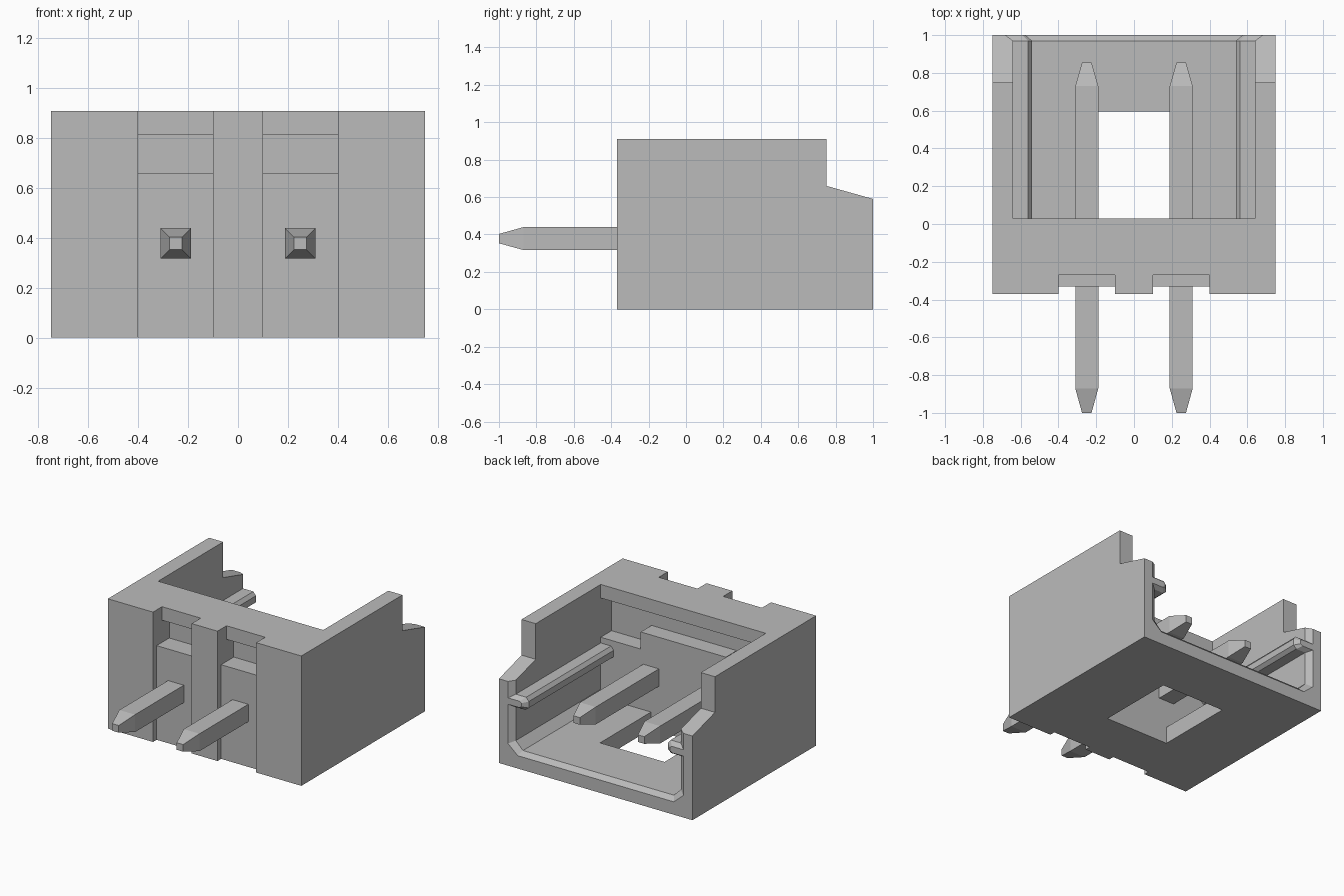
import bpy, bmesh

if "Cube" in bpy.data.objects:
    bpy.data.objects.remove(bpy.data.objects["Cube"], do_unlink=True)

grey = bpy.data.materials.new("plain grey")
grey.use_nodes = True
grey.diffuse_color = (0.5, 0.5, 0.5, 1)
grey.node_tree.nodes["Principled BSDF"].inputs["Base Color"].default_value = (0.5, 0.5, 0.5, 1)


def loft(name, rings):
    """Closed solid through matching rings of points, with flat end caps."""
    bm = bmesh.new()
    loops = [[bm.verts.new(p) for p in ring] for ring in rings]
    n = len(loops[0])
    for a, b in zip(loops, loops[1:]):
        for i in range(n):
            j = (i + 1) % n
            bm.faces.new((a[i], a[j], b[j], b[i]))
    bm.faces.new(loops[0])
    bm.faces.new(loops[-1])
    bmesh.ops.recalc_face_normals(bm, faces=bm.faces)
    mesh = bpy.data.meshes.new(name)
    bm.to_mesh(mesh)
    bm.free()
    mesh.materials.append(grey)
    obj = bpy.data.objects.new(name, mesh)
    bpy.context.collection.objects.link(obj)
    return obj


def box(name, x0, x1, y0, y1, z0, z1):
    return loft(name, [[(x0, y0, z), (x1, y0, z), (x1, y1, z), (x0, y1, z)]
                       for z in (z0, z1)])


def cut(target, cutter):
    cutter.hide_render = True
    mod = target.modifiers.new("cut", "BOOLEAN")
    mod.operation = "DIFFERENCE"
    mod.solver = "EXACT"
    mod.object = cutter
    bpy.context.view_layer.objects.active = target
    bpy.ops.object.modifier_apply(modifier=mod.name)
    bpy.data.objects.remove(cutter, do_unlink=True)


# Housing: side profile swept across the width
side = [(-0.37, 0), (1, 0), (1, 0.59), (0.75, 0.66), (0.75, 0.91), (-0.37, 0.91)]
housing = loft("housing", [[(x, y, z) for y, z in side] for x in (-0.75, 0.75)])

# Cavity with guide ribs and a flared mouth (half profiles, mirrored)
inner = [(0.585, 0.12), (0.64, 0.175), (0.64, 0.41), (0.565, 0.41), (0.54, 0.43),
         (0.54, 0.475), (0.56, 0.50), (0.64, 0.50), (0.64, 1.0)]
mouth = [(0.605, 0.09), (0.68, 0.155), (0.68, 0.43), (0.595, 0.43), (0.575, 0.44),
         (0.575, 0.465), (0.59, 0.475), (0.68, 0.475), (0.68, 1.0)]


def cavity_ring(half, y):
    return [(x, y, z) for x, z in half] + [(-x, y, z) for x, z in reversed(half)]


cut(housing, loft("cavity_cutter", [cavity_ring(inner, 0.03), cavity_ring(inner, 0.97),
                                    cavity_ring(mouth, 1.0), cavity_ring(mouth, 1.1)]))

# Window in the floor
cut(housing, box("floor_cutter", -0.25, 0.25, 0.03, 0.595, -0.1, 0.2))

# Recess under the top lip, deeper at both sides
cut(housing, box("lip_cutter", -0.64, 0.64, -0.09, 0.06, 0.66, 0.815))
for s in (-1, 1):
    x0, x1 = sorted((s * 0.33, s * 0.64))
    cut(housing, box("ledge_cutter", x0, x1, -0.09, 0.06, 0.54, 0.70))

# Stepped grooves on the front
for s in (-1, 1):
    x0, x1 = sorted((s * 0.10, s * 0.40))
    cut(housing, box("groove_cutter", x0, x1, -0.5, -0.33, -0.1, 1.0))
    cut(housing, box("upper_groove_cutter", x0, x1, -0.5, -0.27, 0.66, 1.0))
    cut(housing, box("pocket_cutter", x0, x1, -0.5, -0.19, 0.66, 0.815))

# Square contact pins with tapered ends
for name, cx in (("right_pin", -0.25), ("left_pin", 0.25)):
    rings = []
    for y, h in ((-1, 0.025), (-0.87, 0.061), (0.73, 0.061), (0.855, 0.025)):
        rings.append([(cx + sx * h, y, 0.378 + sz * h)
                      for sx, sz in ((-1, -1), (1, -1), (1, 1), (-1, 1))])
    loft(name, rings)
